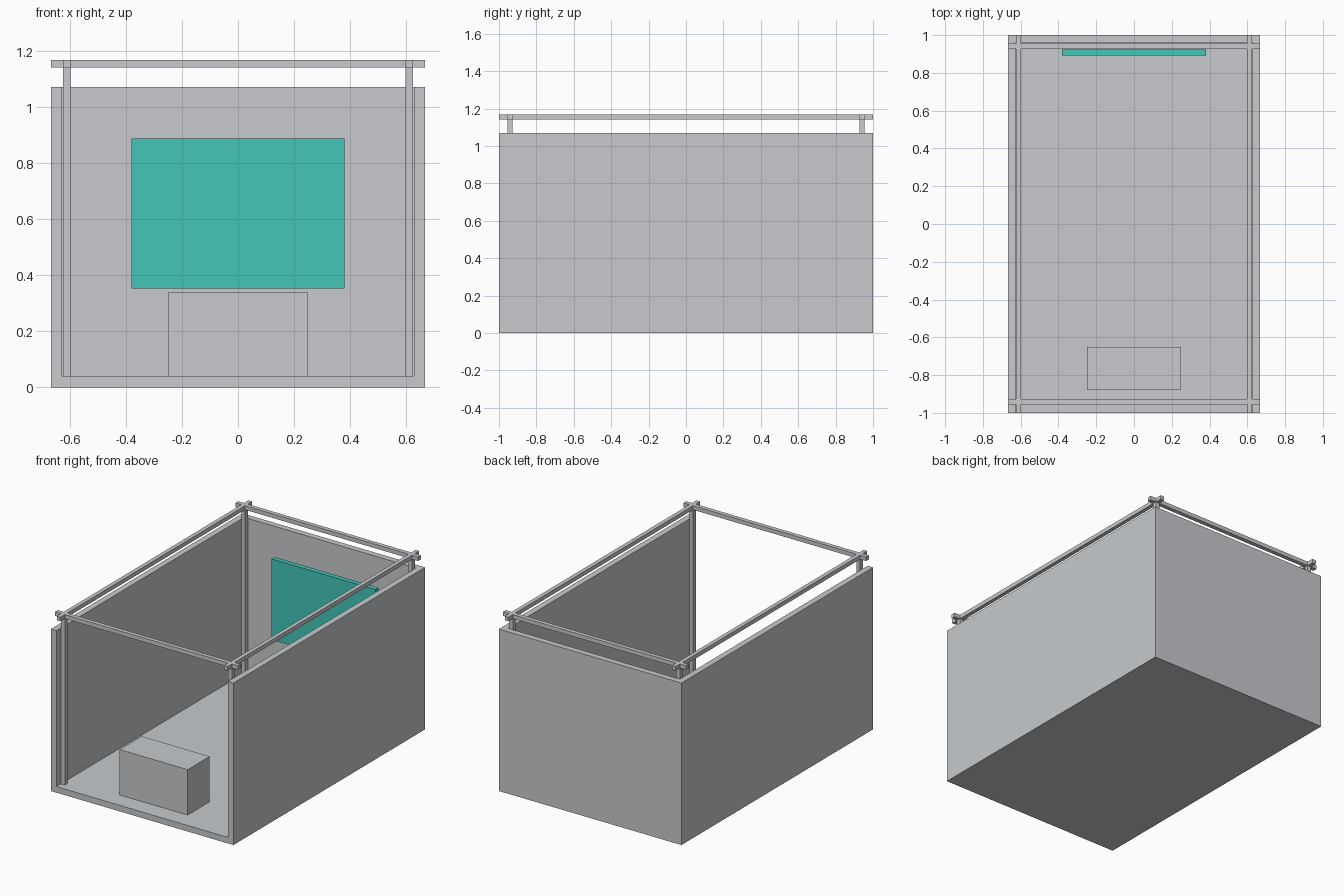
import bpy

if "Cube" in bpy.data.objects:
    bpy.data.objects.remove(bpy.data.objects["Cube"])


def material(name, rgb):
    m = bpy.data.materials.new(name)
    m.diffuse_color = (*rgb, 1.0)
    m.use_nodes = True
    m.node_tree.nodes["Principled BSDF"].inputs["Base Color"].default_value = m.diffuse_color
    return m


GREY = material("light_grey", (0.57, 0.59, 0.615))
TEAL = material("teal", (0.057, 0.565, 0.48))


def box(name, x, y, z, mat=GREY):
    """Axis-aligned box from (min, max) ranges."""
    bpy.ops.mesh.primitive_cube_add(size=1)
    o = bpy.context.object
    o.name = name
    for v in o.data.vertices:
        for i, (lo, hi) in enumerate((x, y, z)):
            v.co[i] = lo if v.co[i] < 0 else hi
    o.data.materials.append(mat)
    return o


W, D, H, T = 0.667, 1.0, 1.07, 0.04      # half width, half depth, wall height, thickness
RAIL_Z = (1.14, 1.167)
PX, PY = (0.597, 0.624), (0.927, 0.955)  # post ranges in x and y

# Room shell: floor, two side walls and back wall, open at front and top
shell = box("room_shell", (-W, W), (-D, D), (0, H))
cutter = box("room_cutter", (-W + T, W - T), (-D - 0.5, D - T), (T, H + 0.5))
cutter.hide_render = True
mod = shell.modifiers.new("hollow", "BOOLEAN")
mod.operation = "DIFFERENCE"
mod.solver = "EXACT"
mod.object = cutter
bpy.context.view_layer.objects.active = shell
bpy.ops.object.modifier_apply(modifier=mod.name)
bpy.data.objects.remove(cutter)


def side(r, s):
    return tuple(sorted((r[0] * s, r[1] * s)))


# Corner posts, and overhead rails crossing above them
for sx, lr in ((-1, "left"), (1, "right")):
    for sy, fb in ((-1, "front"), (1, "back")):
        box(f"{fb}_{lr}_post", side(PX, sx), side(PY, sy), (T, RAIL_Z[0]))
    box(f"{lr}_rail", side(PX, sx), (-D, D), RAIL_Z)
for sy, fb in ((-1, "front"), (1, "back")):
    box(f"{fb}_rail", (-W, W), side(PY, sy), RAIL_Z)

# Wall screen and floor block
box("screen", (-0.38, 0.38), (0.893, 0.925), (0.353, 0.887), TEAL)
box("floor_block", (-0.248, 0.248), (-0.88, -0.65), (T, 0.34))
